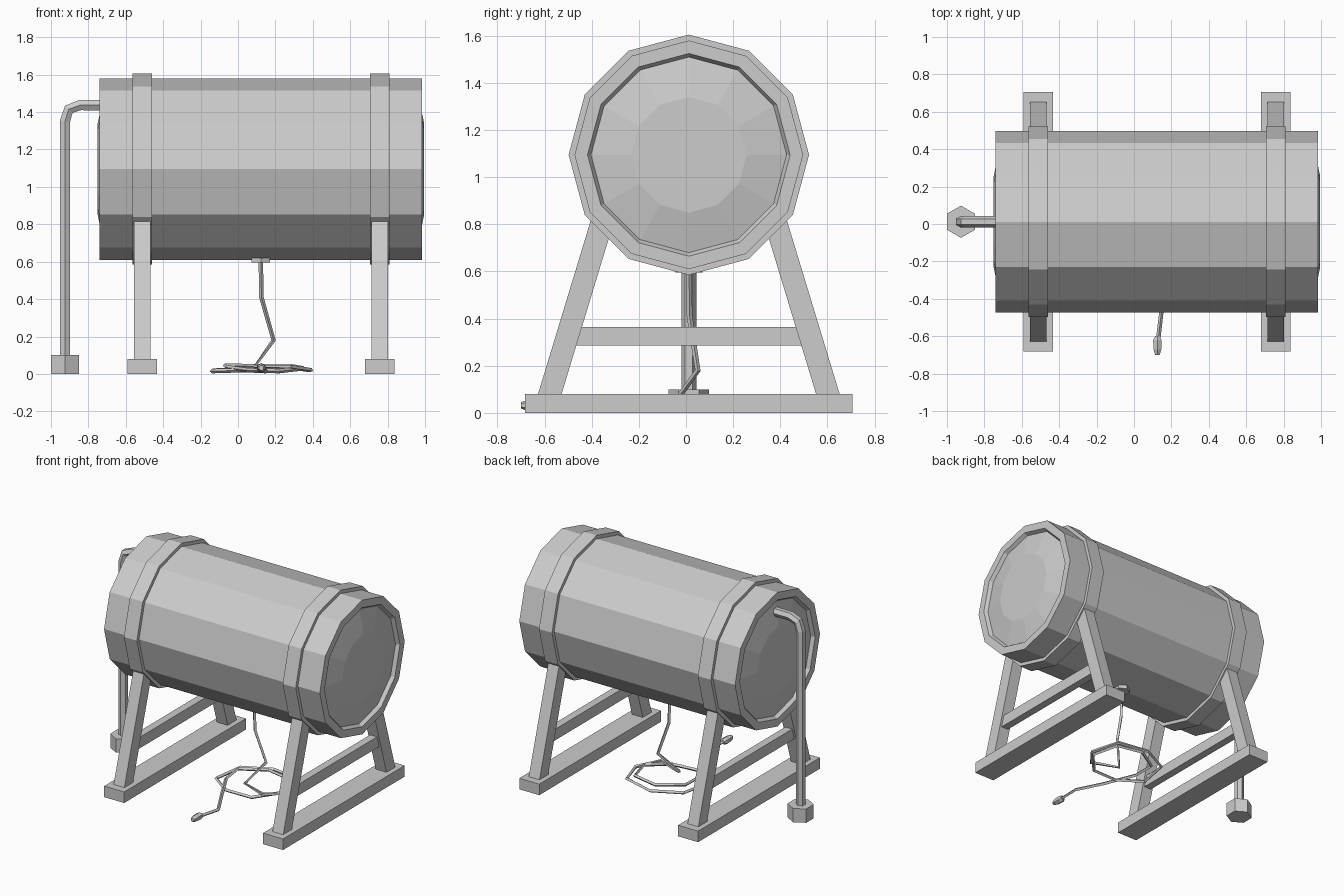
import bpy, bmesh, math
from mathutils import Vector

cube = bpy.data.objects.get("Cube")
if cube:
    bpy.data.objects.remove(cube, do_unlink=True)

GREY = (0.604, 0.604, 0.604, 1)
mat = bpy.data.materials.new("plain grey")
mat.use_nodes = True
mat.diffuse_color = GREY
mat.node_tree.nodes["Principled BSDF"].inputs["Base Color"].default_value = GREY

CY = 0.012  # the model's middle plane
X, Y, Z = Vector((1, 0, 0)), Vector((0, 1, 0)), Vector((0, 0, 1))


def finish(name, bm):
    bmesh.ops.recalc_face_normals(bm, faces=bm.faces)
    mesh = bpy.data.meshes.new(name)
    bm.to_mesh(mesh)
    bm.free()
    mesh.materials.append(mat)
    obj = bpy.data.objects.new(name, mesh)
    bpy.context.collection.objects.link(obj)
    return obj


def skin(name, rings, caps=True):
    """Join rings of points into a skin of flat faces."""
    bm = bmesh.new()
    loops = [[bm.verts.new(p) for p in ring] for ring in rings]
    n = len(loops[0])
    for a, b in zip(loops, loops[1:]):
        for i in range(n):
            j = (i + 1) % n
            bm.faces.new((a[i], a[j], b[j], b[i]))
    if caps:
        bm.faces.new(loops[0])
        bm.faces.new(loops[-1])
    return finish(name, bm)


def ring(centre, axis, up, radius, sides):
    side = axis.cross(up).normalized()
    up = side.cross(axis).normalized()
    angles = [2 * math.pi * i / sides for i in range(sides)]
    return [centre + radius * (up * math.cos(a) + side * math.sin(a)) for a in angles]


def lathe(name, origin, axis, up, profile, sides, caps=True):
    """Profile holds (distance along axis, radius) pairs."""
    return skin(name, [ring(Vector(origin) + axis * d, axis, up, r, sides)
                       for d, r in profile], caps)


def tube(name, path, radius, sides, up):
    pts = [Vector(p) for p in path]
    rings = []
    for i, p in enumerate(pts):
        before = (p - pts[max(i - 1, 0)]).normalized()
        after = (pts[min(i + 1, len(pts) - 1)] - p).normalized()
        axis = (before + after).normalized()
        # carry the frame along the path so that it does not twist
        up = (up - axis * up.dot(axis)).normalized()
        rings.append(ring(p, axis, up, radius, sides))
    return skin(name, rings)


def prism(name, outline, x, half):
    """Extrude a y-z outline (relative to the middle plane) along x."""
    return skin(name, [[Vector((x + s * half, CY + y, z)) for y, z in outline]
                       for s in (-1, 1)])


def box(name, x, half, reach, z0, z1):
    return prism(name, [(-reach, z0), (reach, z0), (reach, z1), (-reach, z1)], x, half)


# Barrel with recessed, domed ends
lathe("barrel", (0, CY, 1.095), X, Z,
      [(-0.75, 0.245), (-0.715, 0.415), (-0.74, 0.43), (-0.74, 0.485),
       (0.985, 0.485), (0.985, 0.43), (0.96, 0.415), (0.995, 0.245)], 12)

# Hoops and A-frame stands
for end, x in (("right", -0.512), ("left", 0.758)):
    lathe(end + "_hoop", (x, CY, 1.095), X, Z,
          [(-0.052, 0.48), (-0.052, 0.51), (0.052, 0.51), (0.052, 0.48)], 12, False)
    box(end + "_foot_beam", x, 0.08, 0.695, 0, 0.08)
    box(end + "_cross_rail", x, 0.028, 0.49, 0.285, 0.365)
    for side, s in (("front", -1), ("back", 1)):
        prism(f"{end}_{side}_leg",
              [(s * 0.64, 0.08), (s * 0.54, 0.08), (s * 0.297, 0.88), (s * 0.397, 0.88)],
              x, 0.043)

# Outlet pipe and its hexagonal foot
tube("outlet_pipe",
     [(-0.925, CY, 0.08), (-0.925, CY, 1.35), (-0.905, CY, 1.415),
      (-0.845, CY, 1.437), (-0.71, CY, 1.437)], 0.032, 6, Y)
lathe("pipe_foot", (-0.925, CY, 0), Z, Y, [(0, 0.086), (0.1, 0.086)], 6)

# Cable with a coil on the floor
lathe("cable_socket", (0.122, CY, 0.595), Z, Y, [(0, 0.057), (0.026, 0.057)], 6)
tube("cable",
     [(0.122, 0.013, 0.6), (0.125, 0.015, 0.41), (0.19, 0.05, 0.18), (0.09, -0.05, 0.04),
      (0.28, -0.12, 0.04), (0.39, 0.02, 0.02), (0.32, 0.22, 0.03), (0.1, 0.27, 0.02),
      (-0.1, 0.17, 0.02), (-0.14, -0.05, 0.015), (0.02, -0.17, 0.02), (0.22, -0.16, 0.015),
      (0.35, -0.02, 0.03), (0.29, 0.17, 0.04), (0.1, 0.21, 0.04), (-0.07, 0.1, 0.045),
      (-0.06, -0.05, 0.035), (0.05, -0.26, 0.02), (0.15, -0.44, 0.015), (0.13, -0.61, 0.03)],
     0.012, 4, Y)
lathe("cable_plug", (0.125, -0.6, 0.032), -Y, Z,
      [(0, 0.014), (0.02, 0.026), (0.07, 0.024), (0.1, 0.014)], 6)
